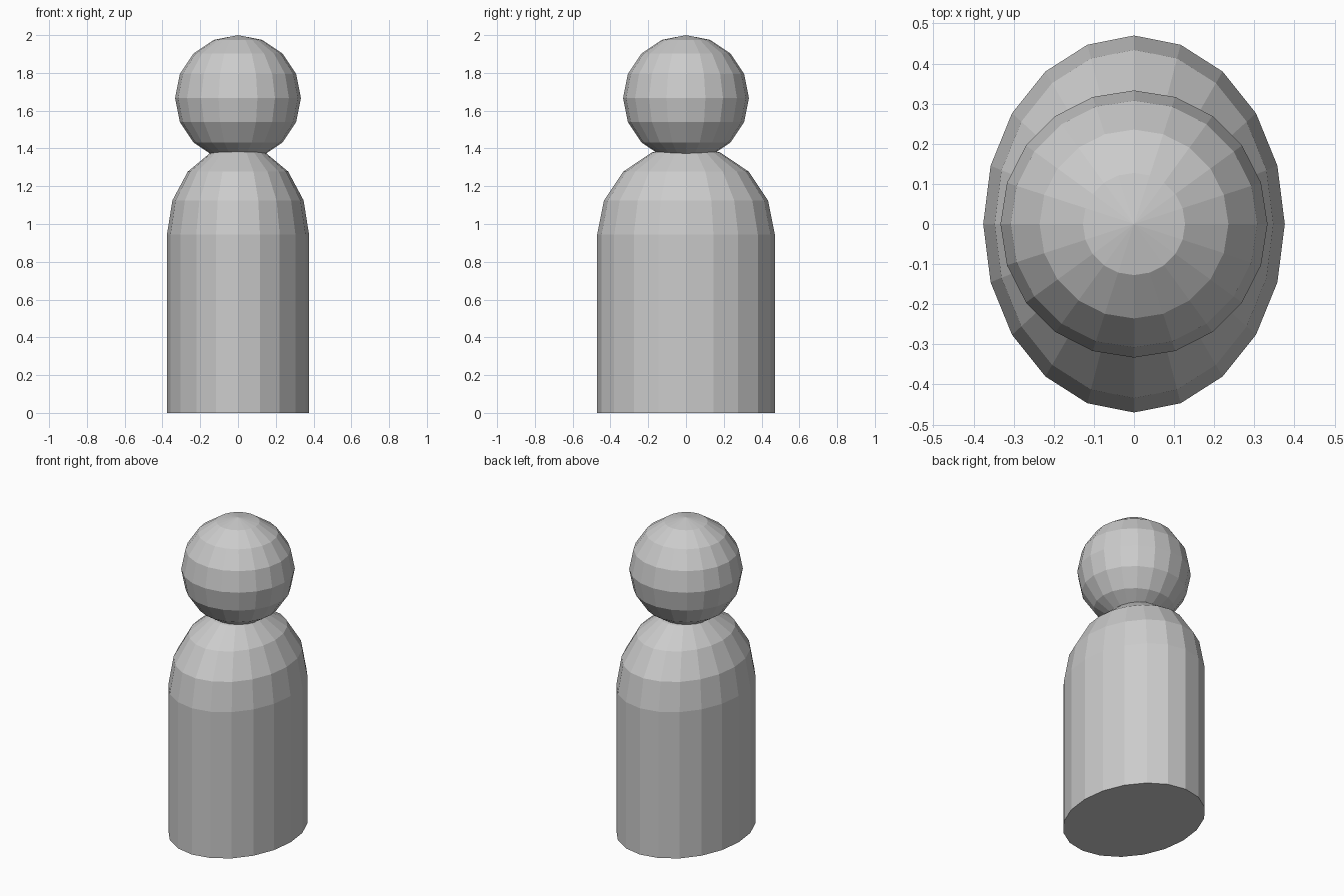
import bpy
import bmesh
from math import sin, cos, radians

if "Cube" in bpy.data.objects:
    bpy.data.objects.remove(bpy.data.objects["Cube"])

SEGMENTS = 20


def lathe(name, profile, scale_x=1.0):
    """Spin a (radius, z) profile around z; radius 0 makes a pole."""
    bm = bmesh.new()
    verts = [bm.verts.new((r, 0, z)) for r, z in profile]
    edges = [bm.edges.new(pair) for pair in zip(verts, verts[1:])]
    bmesh.ops.spin(bm, geom=verts + edges, axis=(0, 0, 1), cent=(0, 0, 0),
                   angle=radians(360), steps=SEGMENTS, use_duplicate=False)
    bmesh.ops.remove_doubles(bm, verts=bm.verts, dist=0.0005)
    bmesh.ops.scale(bm, vec=(scale_x, 1, 1), verts=bm.verts)
    # Close the open flat base, if there is one
    rim = [e for e in bm.edges if e.is_boundary]
    if rim:
        bmesh.ops.holes_fill(bm, edges=rim, sides=0)
    bmesh.ops.recalc_face_normals(bm, faces=bm.faces)
    mesh = bpy.data.meshes.new(name)
    bm.to_mesh(mesh)
    bm.free()
    obj = bpy.data.objects.new(name, mesh)
    bpy.context.collection.objects.link(obj)
    return obj


def arc(radius, centre_z, start, end, steps):
    angles = [radians(start + (end - start) * i / steps) for i in range(steps + 1)]
    return [(radius * cos(a), centre_z + radius * sin(a)) for a in angles]


# Body: oval column with a domed shoulder
lathe("body", [(0.47, 0)] + arc(0.47, 0.945, 0, 90, 4), scale_x=0.8)

# Head: faceted ball resting in the shoulders
lathe("head", arc(0.333, 1.667, -90, 90, 8))
